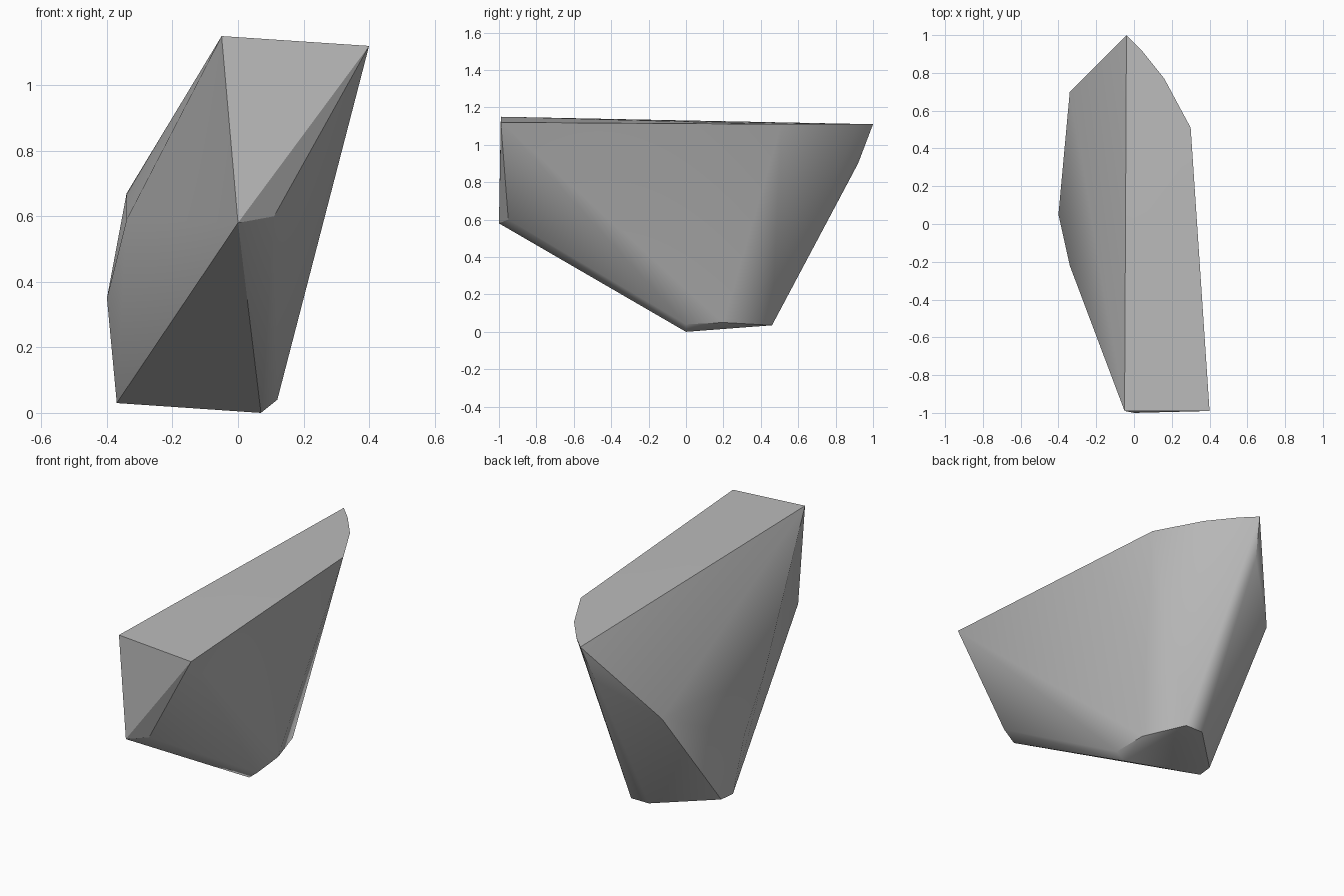
import bpy
import bmesh
from math import radians
from mathutils import Vector

# Remove the default cube
cube = bpy.data.objects.get("Cube")
if cube:
    bpy.data.objects.remove(cube, do_unlink=True)

# Stone colour
stone = bpy.data.materials.new("stone grey")
stone.use_nodes = True
colour = (0.5, 0.5, 0.5, 1.0)
stone.diffuse_color = colour
stone.node_tree.nodes["Principled BSDF"].inputs["Base Color"].default_value = colour

# Corner rings of the cut rock, from the top down
top_ring = [
    (-0.05, -0.99, 1.15), (0.40, -0.99, 1.12), (0.30, 0.51, 1.11),
    (0.16, 0.77, 1.11), (0.04, 0.92, 1.11), (-0.04, 1.0, 1.11),
]
middle_ring = [
    (0, -1, 0.58), (0.11, -0.95, 0.6), (-0.08, 0.92, 0.9),
    (-0.34, 0.7, 0.67), (-0.4, 0.05, 0.35), (-0.34, -0.22, 0.59),
]
bottom_ring = [
    (0.07, 0, 0), (0.12, 0, 0.04), (0.11, 0.2, 0.05), (0.02, 0.46, 0.035),
    (-0.09, 0.46, 0.035), (-0.36, 0.2, 0.03), (-0.37, 0.11, 0.03),
]


def build_rock(name, rings, material):
    """Wrap the corner rings in a convex skin and make an object of it."""
    bm = bmesh.new()
    for ring in rings:
        for corner in ring:
            bm.verts.new(Vector(corner))
    hull = bmesh.ops.convex_hull(bm, input=bm.verts[:])
    # Drop any corners that ended up inside the skin
    loose = [v for v in bm.verts if not v.link_faces]
    bmesh.ops.delete(bm, geom=loose, context="VERTS")
    bmesh.ops.recalc_face_normals(bm, faces=bm.faces[:])

    mesh = bpy.data.meshes.new(name)
    bm.to_mesh(mesh)
    bm.free()
    mesh.materials.append(material)
    rock = bpy.data.objects.new(name, mesh)
    bpy.context.collection.objects.link(rock)
    return rock


rock = build_rock("rock_shard", [top_ring, middle_ring, bottom_ring], stone)

# Soft shading on the rounded sides, crisp cut edges
bpy.ops.object.select_all(action="DESELECT")
rock.select_set(True)
bpy.context.view_layer.objects.active = rock
bpy.ops.object.shade_smooth_by_angle(angle=radians(30))
